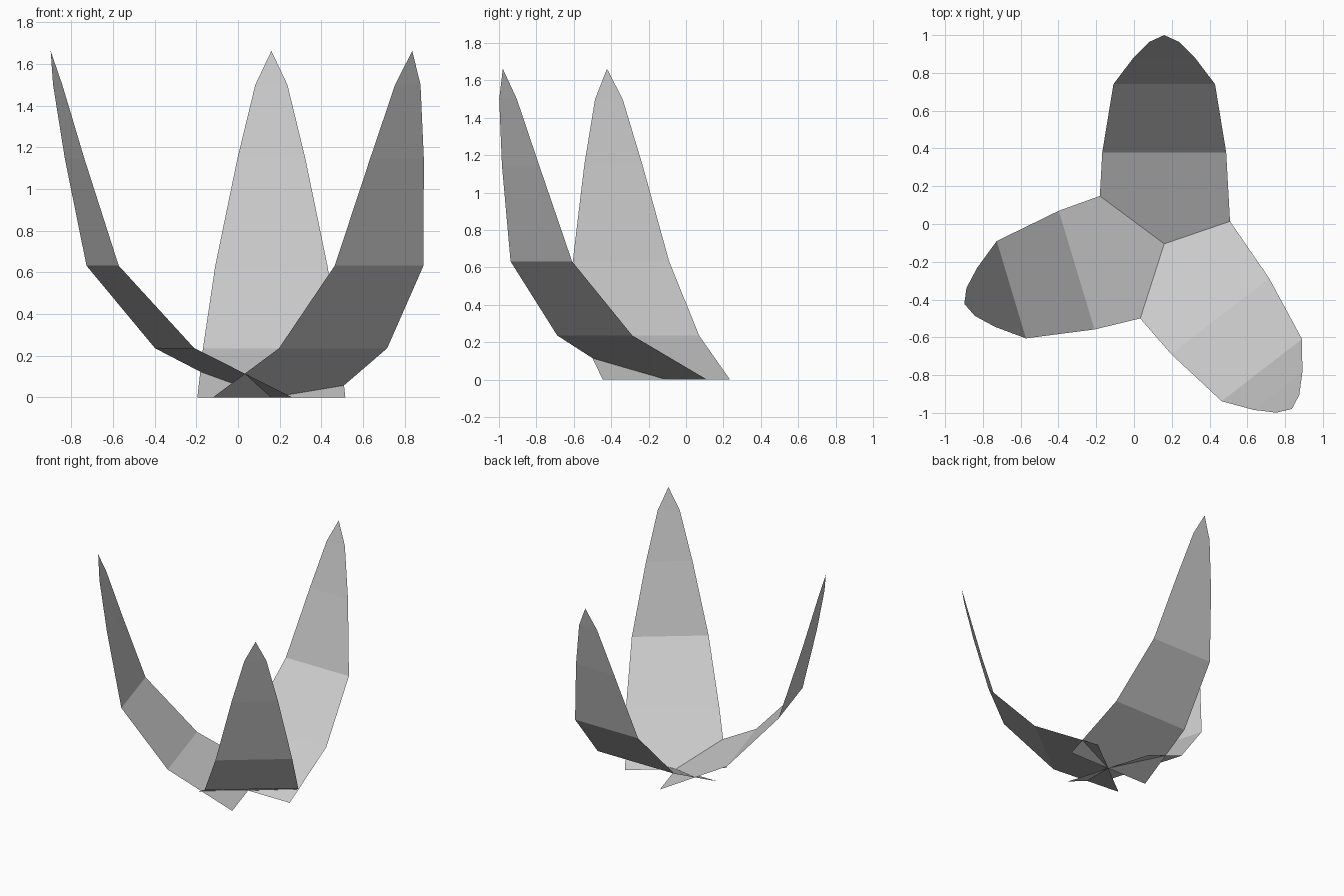
import bpy, bmesh
from math import radians

if "Cube" in bpy.data.objects:
    bpy.data.objects.remove(bpy.data.objects["Cube"])

# Petal rows: distance from the hub, height, half width
ROWS = [(0.0, 0.0, 0.355), (0.484, 0.236, 0.328), (0.845, 0.632, 0.269),
        (0.985, 1.145, 0.163), (1.07, 1.5, 0.077)]
TIP = (1.105, 1.662)
HUB = (0.16, -0.105, 0.0)


def petal(name, angle):
    """Thin, faceted petal that rises outward from the shared hub."""
    bm = bmesh.new()
    pairs = [(bm.verts.new((d, -w, z)), bm.verts.new((d, w, z))) for d, z, w in ROWS]
    for (a, b), (c, e) in zip(pairs, pairs[1:]):
        bm.faces.new((a, c, e, b))
    tip = bm.verts.new((TIP[0], 0, TIP[1]))
    bm.faces.new((pairs[-1][0], tip, pairs[-1][1]))
    mesh = bpy.data.meshes.new(name)
    bm.to_mesh(mesh)
    bm.free()
    obj = bpy.data.objects.new(name, mesh)
    obj.location = HUB
    obj.rotation_euler.z = radians(angle)
    bpy.context.collection.objects.link(obj)


# Three petals fanned around the hub
for name, angle in (("back_petal", 90), ("left_petal", 196.7), ("right_petal", 307.7)):
    petal(name, angle)
